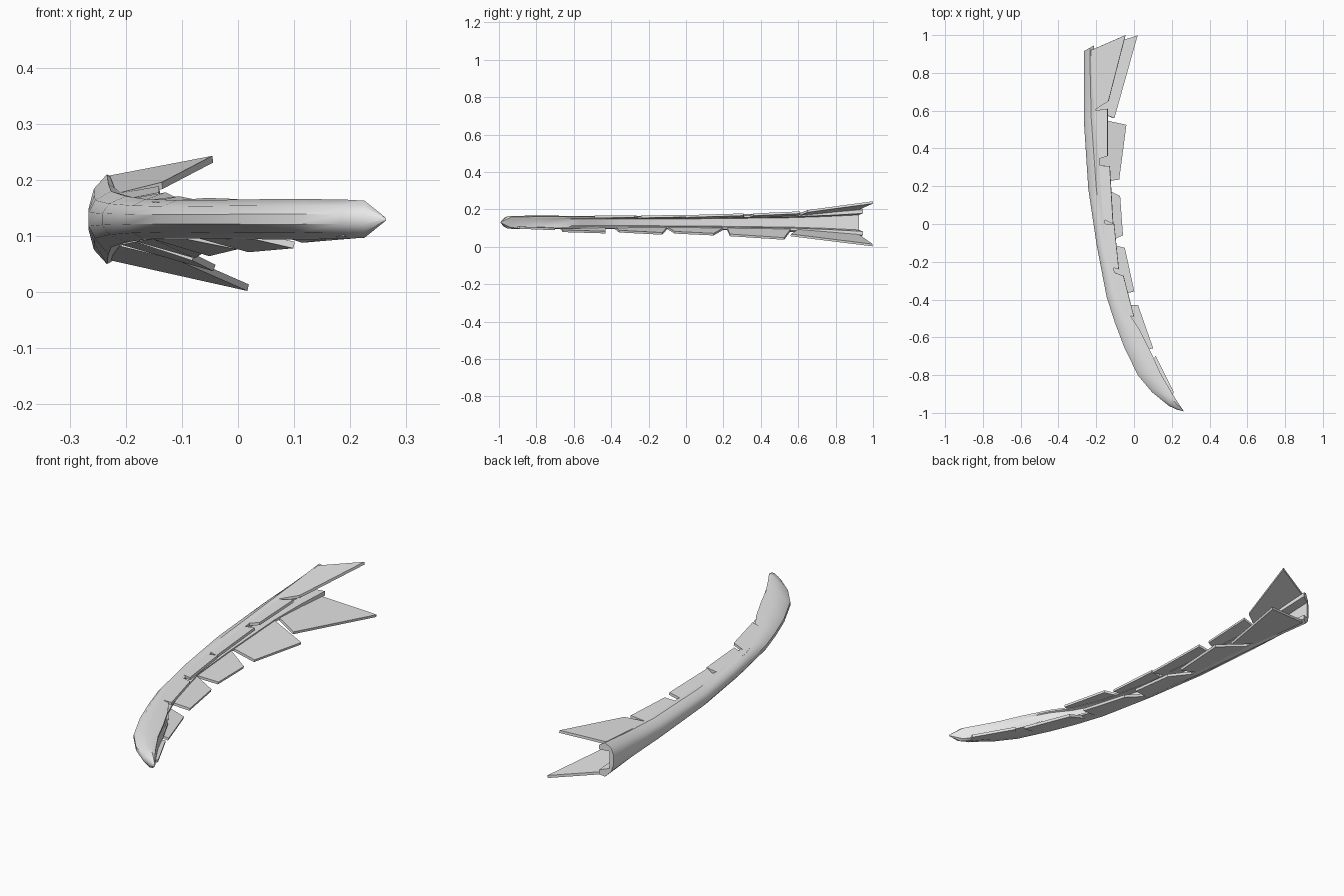
import bpy, bmesh
from mathutils import Vector

ZC = 0.13  # height of the centre line

grey = bpy.data.materials.new("light_grey")
grey.diffuse_color = (0.8, 0.8, 0.8, 1)


def finish(bm, name):
    bmesh.ops.recalc_face_normals(bm, faces=bm.faces)
    mesh = bpy.data.meshes.new(name)
    bm.to_mesh(mesh)
    bm.free()
    obj = bpy.data.objects.new(name, mesh)
    bpy.context.collection.objects.link(obj)
    mesh.materials.append(grey)
    bpy.ops.object.select_all(action='DESELECT')
    obj.select_set(True)
    bpy.context.view_layer.objects.active = obj
    bpy.ops.object.shade_smooth_by_angle(angle=0.6)


# Curved spine: outer x, y, inner x, y, half height, channel depth
stations = [
    (-.266, .915, -.212, .945, .080, .70),
    (-.266, .75, -.208, .76, .063, .70),
    (-.266, .555, -.200, .56, .050, .65),
    (-.242, .185, -.172, .20, .041, .60),
    (-.197, -.115, -.143, -.09, .036, .50),
    (-.145, -.386, -.085, -.33, .034, .35),
    (-.102, -.52, -.030, -.47, .034, .15),
    (-.053, -.65, .030, -.56, .035, .05),
    (.020, -.80, .095, -.69, .036, .02),
    (.095, -.89, .140, -.79, .036, .02),
    (.185, -.963, .195, -.885, .035, .02),
    (.225, -.982, .226, -.935, .033, .02),
    (.264, -.992, .262, -.988, .003, .02),
]
bm = bmesh.new()
rings = []
for ox, oy, ix, iy, h, depth in stations:
    # upper half of the C section: fraction towards inner side, height
    half = [(0, .25), (.17, .68), (.6, 1), (1, .85), (1, .6), (1 - depth, .5)]
    loop = half + [(t, -z) for t, z in reversed(half)]
    rings.append([bm.verts.new((ox + (ix - ox) * t, oy + (iy - oy) * t, ZC + z * h))
                  for t, z in loop])
for a, b in zip(rings, rings[1:]):
    for i in range(len(a)):
        j = (i + 1) % len(a)
        bm.faces.new((a[i], a[j], b[j], b[i]))
bm.faces.new(rings[0])
bm.faces.new(rings[-1])
finish(bm, "curved_spine")


# Thin blades: base front, base rear, tip rear, tip front
def blade(name, corners, thick=.012):
    pts = [Vector(c) for c in corners]
    n = (pts[2] - pts[0]).cross(pts[3] - pts[1]).normalized() * thick / 2
    bm = bmesh.new()
    top = [bm.verts.new(p + n) for p in pts]
    bot = [bm.verts.new(p - n) for p in pts]
    bm.faces.new(top)
    bm.faces.new(bot)
    for i in range(4):
        j = (i + 1) % 4
        bm.faces.new((top[i], top[j], bot[j], bot[i]))
    finish(bm, name)


upper = [
    [(-.215, .60, .170), (-.228, .92, .202), (-.045, 1.0, .237), (-.135, .65, .190)],
    [(-.200, .34, .160), (-.215, .60, .170), (-.140, .61, .183), (-.140, .36, .172)],
    [(-.170, .03, .157), (-.195, .31, .160), (-.128, .307, .172), (-.110, .0, .163)],
    [(-.150, -.22, .155), (-.170, .0, .157), (-.105, .0, .165), (-.080, -.24, .160)],
    [(-.070, -.48, .155), (-.145, -.24, .155), (-.055, -.275, .162), (.0, -.49, .160)],
]
lower = [
    [(-.210, .60, .088), (-.228, .92, .063), (.018, .998, .008), (-.105, .56, .062)],
    [(-.180, .22, .095), (-.205, .56, .090), (-.042, .525, .043), (-.080, .235, .062)],
    [(-.150, -.10, .100), (-.180, .20, .096), (-.075, .148, .066), (-.060, -.06, .076)],
    [(-.090, -.38, .100), (-.150, -.10, .100), (-.050, -.127, .070), (.0, -.357, .082)],
    [(.030, -.67, .100), (-.070, -.43, .102), (.020, -.43, .077), (.100, -.658, .084)],
    [(.190, -.94, .105), (.090, -.73, .102), (.115, -.70, .094), (.210, -.89, .102)],
]
for i, c in enumerate(upper):
    blade(f"upper_blade_{i + 1}", c)
for i, c in enumerate(lower):
    blade(f"lower_blade_{i + 1}", c)
